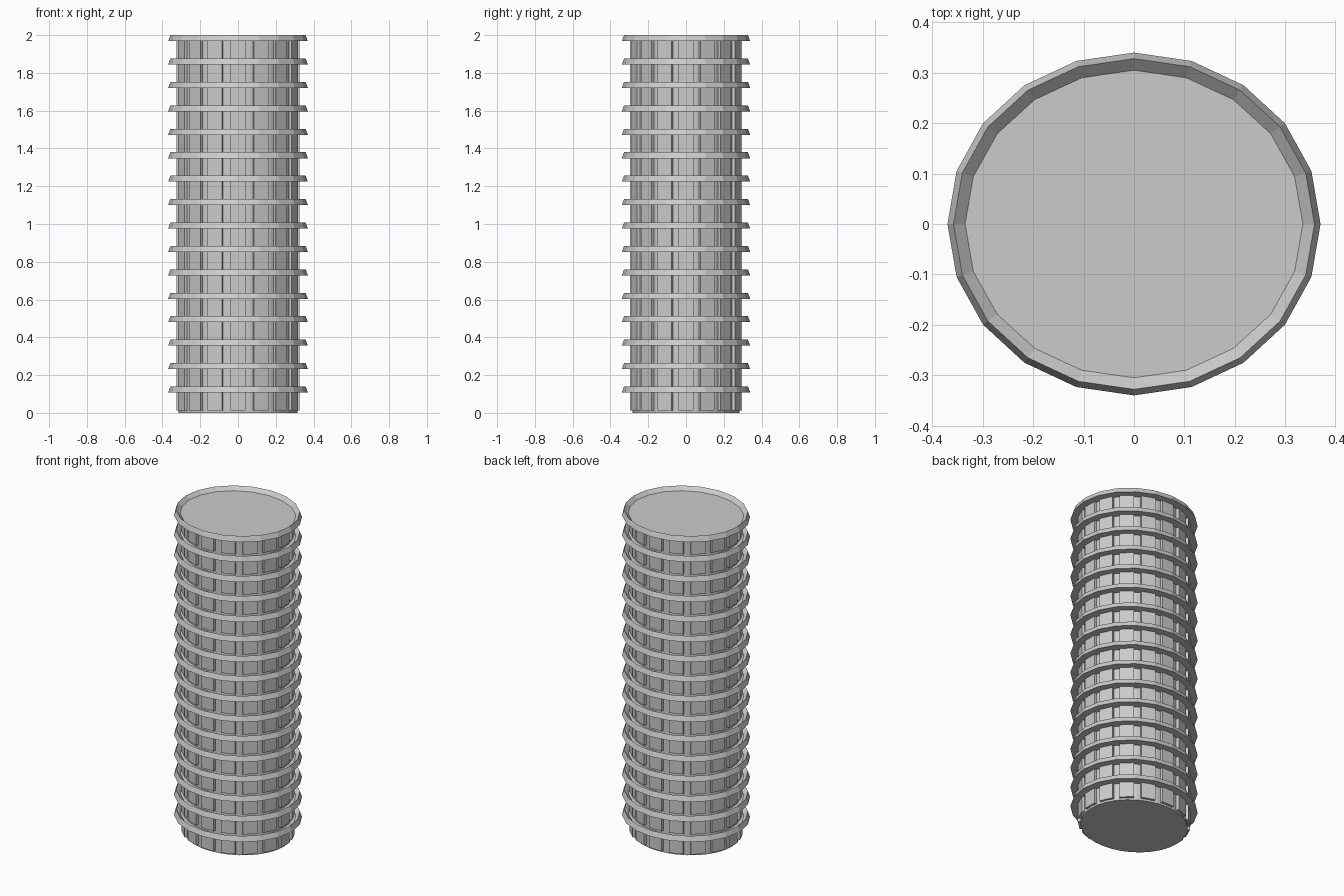
import bpy
import bmesh
from math import sin, cos, pi, atan2

if "Cube" in bpy.data.objects:
    bpy.data.objects.remove(bpy.data.objects["Cube"])

FLOORS = 16
STEP = 0.124          # storey spacing
WALL = 0.108          # wall height below each ledge
TOP = 0.14            # ledge top height within a storey
RX, RY = 0.37, 0.34   # outer ledge radii


def finish(bm, name):
    bmesh.ops.recalc_face_normals(bm, faces=bm.faces)
    mesh = bpy.data.meshes.new(name)
    bm.to_mesh(mesh)
    bm.free()
    obj = bpy.data.objects.new(name, mesh)
    bpy.context.collection.objects.link(obj)
    return obj


def ring(bm, inset, z, sides):
    return [bm.verts.new(((RX - inset) * cos(2 * pi * i / sides),
                          (RY - inset) * sin(2 * pi * i / sides), z))
            for i in range(sides)]


def bridge(bm, a, b):
    n = len(a)
    for i in range(n):
        bm.faces.new((a[i], a[(i + 1) % n], b[(i + 1) % n], b[i]))


def stack(obj):
    mod = obj.modifiers.new("storeys", 'ARRAY')
    mod.count = FLOORS
    mod.use_relative_offset = False
    mod.use_constant_offset = True
    mod.constant_offset_displace = (0, 0, STEP)


# Core wall of the tower, closed at the bottom
bm = bmesh.new()
roof_z = 2.0 - 0.022
low, high = ring(bm, 0.056, 0, 32), ring(bm, 0.056, roof_z - 0.003, 32)
bridge(bm, low, high)
bm.faces.new(low)
bm.faces.new(high)
finish(bm, "core_wall")

# Sloping ledge with a sunken top, repeated for each storey
bm = bmesh.new()
profile = [(0.066, WALL), (0, WALL), (0.012, TOP),
           (0.035, TOP - 0.022), (0.066, TOP - 0.022)]
loops = [ring(bm, inset, z, 20) for inset, z in profile]
for a, b in zip(loops, loops[1:] + loops[:1]):
    bridge(bm, a, b)
stack(finish(bm, "ledges"))

# Sunken flat roof
bm = bmesh.new()
bm.faces.new(ring(bm, 0.035, roof_z, 20))
finish(bm, "roof")

# Sixteen raised wall panels around each storey
bm = bmesh.new()
ax, ay = RX - 0.045, RY - 0.043
half, depth = 0.041, 0.03
for k in range(16):
    t = 2 * pi * k / 16
    px, py = ax * cos(t), ay * sin(t)
    n = atan2(sin(t) / ay, cos(t) / ax)
    nx, ny = cos(n), sin(n)
    quads = []
    for z in (0.012, WALL):
        quads.append([bm.verts.new((px - nx * d - ny * s, py - ny * d + nx * s, z))
                      for d, s in ((0, -half), (0, half), (depth, half), (depth, -half))])
    bridge(bm, *quads)
    for q in quads:
        bm.faces.new(q)
stack(finish(bm, "wall_panels"))
